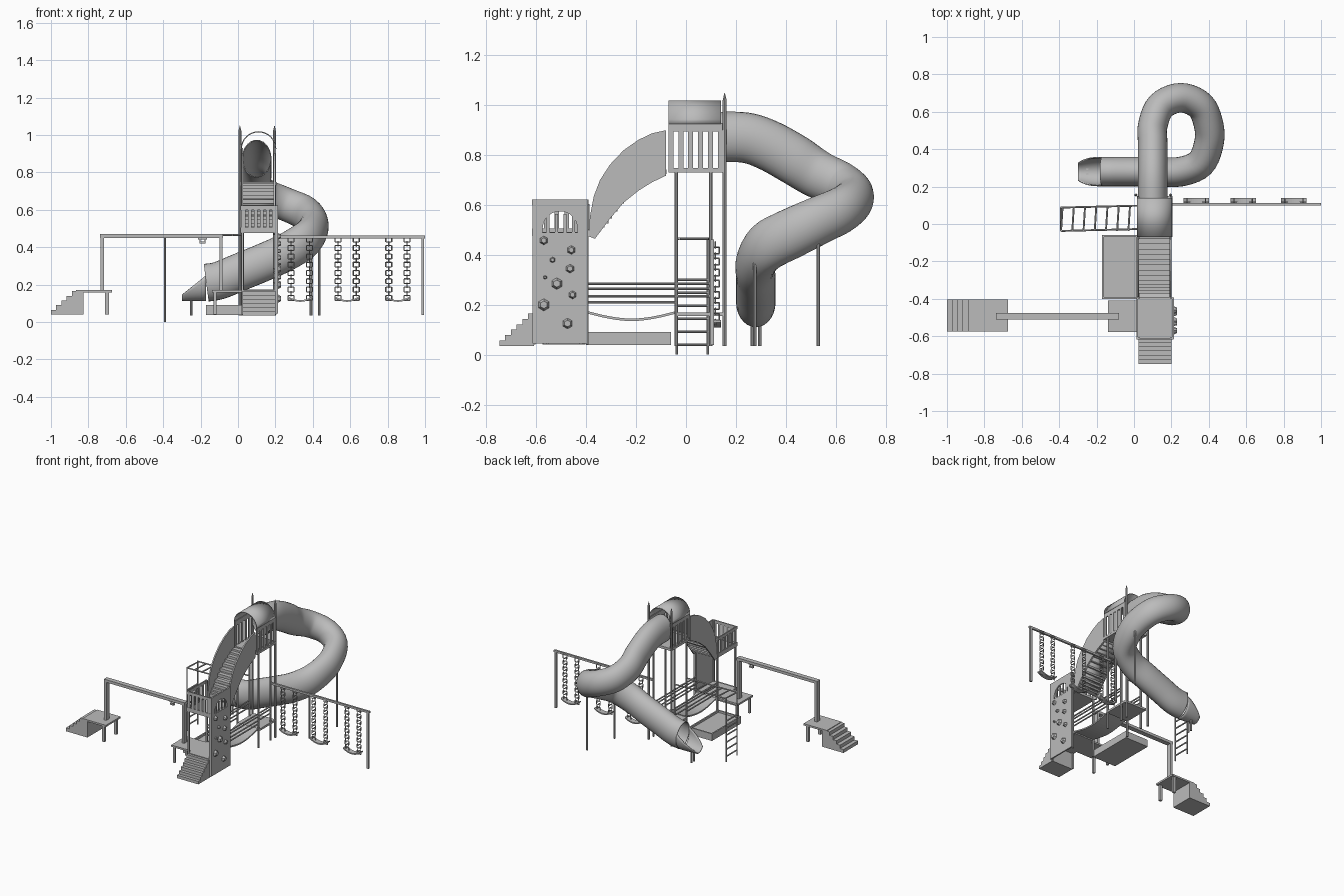
import bpy, bmesh, math
from mathutils import Vector

if "Cube" in bpy.data.objects:
    bpy.data.objects.remove(bpy.data.objects["Cube"])

grey = bpy.data.materials.new("plain grey")
grey.use_nodes = True
grey.diffuse_color = (0.5, 0.5, 0.5, 1)
grey.node_tree.nodes["Principled BSDF"].inputs["Base Color"].default_value = (0.5, 0.5, 0.5, 1)


def finish(name, bm, smooth=False, fix=True):
    if fix:
        bmesh.ops.recalc_face_normals(bm, faces=bm.faces)
    mesh = bpy.data.meshes.new(name)
    bm.to_mesh(mesh)
    bm.free()
    mesh.materials.append(grey)
    ob = bpy.data.objects.new(name, mesh)
    bpy.context.collection.objects.link(ob)
    if smooth:
        bpy.ops.object.select_all(action='DESELECT')
        ob.select_set(True)
        bpy.context.view_layer.objects.active = ob
        bpy.ops.object.shade_smooth_by_angle(angle=math.radians(40))
    return ob


def add_box(bm, x0, x1, y0, y1, z0, z1):
    vs = bmesh.ops.create_cube(bm, size=1)["verts"]
    for v in vs:
        v.co = ((x0 + x1) / 2 + v.co.x * (x1 - x0), (y0 + y1) / 2 + v.co.y * (y1 - y0),
                (z0 + z1) / 2 + v.co.z * (z1 - z0))


def boxes(name, *items):
    bm = bmesh.new()
    for b in items:
        add_box(bm, *b)
    return finish(name, bm)


def add_rod(bm, p, q, r, sides=8, r2=None):
    p, q = Vector(p), Vector(q)
    d = q - p
    vs = bmesh.ops.create_cone(bm, cap_ends=True, segments=sides, radius1=r, radius2=r if r2 is None else r2,
                               depth=d.length)["verts"]
    rot = d.to_track_quat('Z', 'Y')
    for v in vs:
        v.co = rot @ v.co + (p + q) / 2


def rods(name, r, *pairs):
    bm = bmesh.new()
    for p, q in pairs:
        add_rod(bm, p, q, r)
    return finish(name, bm, True)


def prism(name, profile, axis, a, b):
    # profile is (y, z) when axis is x, or (x, z) when axis is y
    bm = bmesh.new()
    ends = [[bm.verts.new((t, u, w) if axis == 'x' else (u, t, w)) for u, w in profile] for t in (a, b)]
    n = len(profile)
    for ring in ends:
        bm.faces.new(ring)
    for i in range(n):
        bm.faces.new((ends[0][i], ends[0][(i + 1) % n], ends[1][(i + 1) % n], ends[1][i]))
    return finish(name, bm)


def loft(name, rings, closed):
    bm = bmesh.new()
    vs = [[bm.verts.new(p) for p in ring] for ring in rings]
    n = len(vs[0])
    for r, s in zip(vs, vs[1:]):
        for i in range(n if closed else n - 1):
            bm.faces.new((r[i], r[(i + 1) % n], s[(i + 1) % n], s[i]))
    ob = finish(name, bm, True)
    mod = ob.modifiers.new("wall", 'SOLIDIFY')
    mod.thickness, mod.offset = 0.006, 0
    return ob


# tube slide: oval section swept along a smooth path
path = [Vector(p) for p in [
    (.1, .13, .873), (.1, .24, .87), (.1, .33, .84), (.1, .43, .785), (.1, .525, .725), (.144, .631, .675),
    (.25, .675, .632), (.356, .631, .585), (.4, .525, .535), (.4, .43, .49), (.356, .325, .435),
    (.25, .28, .37), (.12, .28, .312), (0, .28, .263), (-.1, .28, .222), (-.17, .28, .21)]]
pts = []
for i in range(len(path) - 1):
    a, b, c, d = (path[max(0, min(k, len(path) - 1))] for k in (i - 1, i, i + 1, i + 2))
    for k in range(5):
        t = k / 5
        pts.append(.5 * (2 * b + (c - a) * t + (2 * a - 5 * b + 4 * c - d) * t * t + (3 * b - a - 3 * c + d) * t ** 3))
pts.append(path[-1])
rings = []
for i, p in enumerate(pts):
    tan = pts[min(i + 1, len(pts) - 1)] - pts[max(i - 1, 0)]
    side = tan.cross(Vector((0, 0, 1))).normalized()
    up = side.cross(tan).normalized()
    rv = .098 - .012 * max(0, 1 - abs(p.z - .63) / .15)
    rings.append([p + side * .076 * math.cos(j * math.tau / 28) + up * rv * math.sin(j * math.tau / 28) for j in range(28)])
loft("tube_slide", rings, True)

# open chute at the slide's end, rim falling toward the mouth
rings = []
for k in range(9):
    t = k / 8
    a = math.acos((.21 - (.25 - .105 * t)) / .096)
    w = .076 - .014 * t * t
    rings.append([(-.17 - .13 * t, .28 + w * math.sin(a * s / 8), .21 - .096 * math.cos(a * s / 8)) for s in range(-8, 9)])
loft("slide_chute", rings, False)
rods("slide_legs", .007, ((.435, .53, .035), (.435, .53, .5)), ((.39, .275, .035), (.39, .275, .37)),
     ((-.25, .265, .035), (-.25, .265, .12)), ((-.25, .295, .035), (-.25, .295, .12)))

# main tower: posts, decks, railing, barrel roof
rods("tower_posts", .007, *[((x, y, .035), (x, y, .74)) for x in (.025, .195) for y in (-.04, .1)])
bm = bmesh.new()
for x in (.01, .195):
    add_rod(bm, (x, .155, .035), (x, .155, 1.02), .008)
    add_rod(bm, (x, .155, 1.02), (x, .155, 1.05), .008, r2=.001)
finish("tall_back_posts", bm, True)
boxes("tower_decks", (.015, .205, -.07, .15, .73, .748), (.02, .2, -.045, .15, .155, .17))
items = []
for x in (.018, .194):
    items += [(x, x + .008, -.07 + i * .0395, -.05 + i * .0395, .74, .9) for i in range(6)]
    items.append((x, x + .008, -.07, .147, .895, .93))
boxes("tower_railing", *items)
arc = [math.pi * i / 16 for i in range(17)]
loft("barrel_roof", [[(.11 + .092 * math.cos(a), y, .925 + .092 * math.sin(a)) for a in arc] for y in (-.07, .14)], False)

# arched climber: side panels, curved deck and treads
outer = [(-.08, .9), (-.135, .888), (-.19, .862), (-.25, .82), (-.305, .762), (-.345, .7), (-.37, .635), (-.385, .555),
         (-.392, .475), (-.365, .465)]
inner = [(-.335, .505), (-.305, .545), (-.25, .61), (-.19, .658), (-.135, .692), (-.08, .718)]
for name, x in (("climber_side_right", .018), ("climber_side_left", .19)):
    prism(name, outer + inner, 'x', x, x + .01)
line = [(-.365, .475)] + inner
loft("climber_deck", [[(.025, y, z + .01), (.193, y, z + .01)] for y, z in line], False)
items = []
for (y0, z0), (y1, z1) in zip(line, line[1:]):
    for t in (.25, .75):
        y, z = y0 + (y1 - y0) * t, z0 + (z1 - z0) * t
        items.append((.026, .192, y - .014, y + .016, z + .012, z + .032))
boxes("climber_treads", *items)

# front tower: posts, decks, railing
boxes("front_tower_posts", *[(x, x + .012, y, y + .012, .04, .62) for x in (.018, .194) for y in (-.615, -.402)])
boxes("front_tower_decks", (.018, .206, -.615, -.39, .475, .492), (.018, .206, -.615, -.39, .155, .17))
items = [(.014, .212, -.617, -.609, .6, .622), (.014, .212, -.617, -.609, .475, .505),
         (.014, .022, -.615, -.39, .6, .622), (.014, .022, -.615, -.39, .475, .505)]
items += [(.022 + i * .032, .04 + i * .032, -.616, -.61, .5, .605) for i in range(6)]
items += [(.015, .021, -.61 + i * .041, -.592 + i * .041, .5, .605) for i in range(6)]
boxes("front_tower_railing", *items)

# climbing wall with an arched window, and its holds
boxes("climbing_wall", (.204, .214, -.615, -.392, .045, .49))
arch = [(-.505 + .07 * math.cos(a), .505 + .07 * math.sin(a)) for a in arc]
prism("climbing_wall_top", [(-.615, .49), (-.615, .622), (-.392, .622), (-.392, .49), (-.435, .49)] + arch + [(-.575, .49)],
      'x', .204, .214)
boxes("window_bars", *[(.206, .211, -.56 + i * .034, -.548 + i * .034, .49, .565) for i in range(4)])
bm = bmesh.new()
for y, z, r in [(-.57, .458, .018), (-.46, .42, .018), (-.535, .38, .012), (-.465, .345, .018), (-.565, .31, .008),
                (-.518, .285, .024), (-.455, .24, .017), (-.57, .2, .025), (-.475, .125, .022)]:
    add_rod(bm, (.213, y, z), (.23, y, z), r, 6, r * .6)
finish("wall_holds", bm)


# solid stair flights
def stairs(name, axis, start, end, z0, z1, n, a, b):
    prof = [(start, z0)]
    for i in range(n):
        z = z0 + (z1 - z0) * (i + 1) / n
        prof += [(start + (end - start) * i / n, z), (start + (end - start) * (i + 1) / n, z)]
    prism(name, prof + [(end, z0)], axis, a, b)


stairs("front_stairs", 'x', -.748, -.61, .035, .165, 6, .025, .2)
stairs("side_stairs", 'y', -1, -.86, .04, .165, 5, -.575, -.405)

# track ride: start and end platforms, beam, handle
boxes("far_platform", (-.865, -.675, -.575, -.405, .157, .17), (-.86, -.825, -.575, -.405, .04, .16),
      *[(-.71, -.69, y, y + .018, .04, .16) for y in (-.57, -.428)])
boxes("near_platform", (-.14, .02, -.578, -.408, .157, .17),
      *[(-.13, -.115, y, y + .015, .04, .16) for y in (-.572, -.43)])
boxes("track_beam", (-.737, -.08, -.51, -.475, .45, .47), (-.735, -.717, -.51, -.475, .16, .455),
      (-.1, -.082, -.51, -.475, .16, .455))
boxes("track_handle", (-.215, -.165, -.497, -.488, .44, .45), (-.205, -.175, -.5, -.485, .42, .43),
      (-.205, -.2, -.495, -.49, .425, .452), (-.18, -.175, -.495, -.49, .425, .452))

# sand tray
boxes("sand_tray", (-.17, .02, -.4, -.06, .038, .075), (-.17, .02, -.4, -.39, .038, .09), (-.17, .02, -.07, -.06, .038, .09),
      (-.17, -.16, -.4, -.06, .038, .09), (.01, .02, -.4, -.06, .038, .09))

# sagging bridge with its rails
sag = [(-.395 + .355 * i / 12, .165 - .03 * math.sin(math.pi * i / 12)) for i in range(13)]
prism("sagging_bridge", sag + [(y, z + .01) for y, z in reversed(sag)], 'x', .03, .19)
rods("bridge_rails", .005, *[((x, -.395, z), (x, y, z)) for x in (.025, .195)
                             for z, y in ((.21, -.04), (.235, .1), (.265, .1), (.285, .1))])

# overhead ladder and its climbing end
rods("overhead_ladder", .005, *[((-.39, y, .465), (.02, y + .01, .465)) for y in (-.037, .088)],
     *[((x, -.037, .465), (x + .008, .09, .465)) for x in [-.39 + i * .06 for i in range(7)]])
rods("end_ladder", .005, *[((-.39, y, 0), (-.39, y, .47)) for y in (-.037, .088)],
     *[((-.39, -.037, .04 + i * .052), (-.39, .088, .04 + i * .052)) for i in range(6)])

# swing frame, chains and seats
boxes("swing_frame", (.19, 1, .098, .112, .447, .462), (.98, .995, .098, .112, .038, .455))
for n, cx in enumerate((.333, .583, .855)):
    bm = bmesh.new()
    for x in (cx - .049, cx + .049):
        for i in range(15):
            z, wide = .44 - i * .0222, i % 2 == 0
            dx, dy = (.016, 0) if wide else (0, .016)
            corner = [(x + sx * dx, .118 + sx * dy, z + sz * .013) for sx, sz in ((-1, -1), (1, -1), (1, 1), (-1, 1))]
            for k in range(4):
                add_rod(bm, corner[k], corner[(k + 1) % 4], .003, 4)
    finish(f"swing_chains_{n + 1}", bm)
    dip = [(cx + .068 * t / 6, .108 + .022 * (t / 6) ** 2) for t in range(-6, 7)]
    prism(f"swing_seat_{n + 1}", dip + [(x, z + .009) for x, z in reversed(dip)], 'y', .1, .14)
